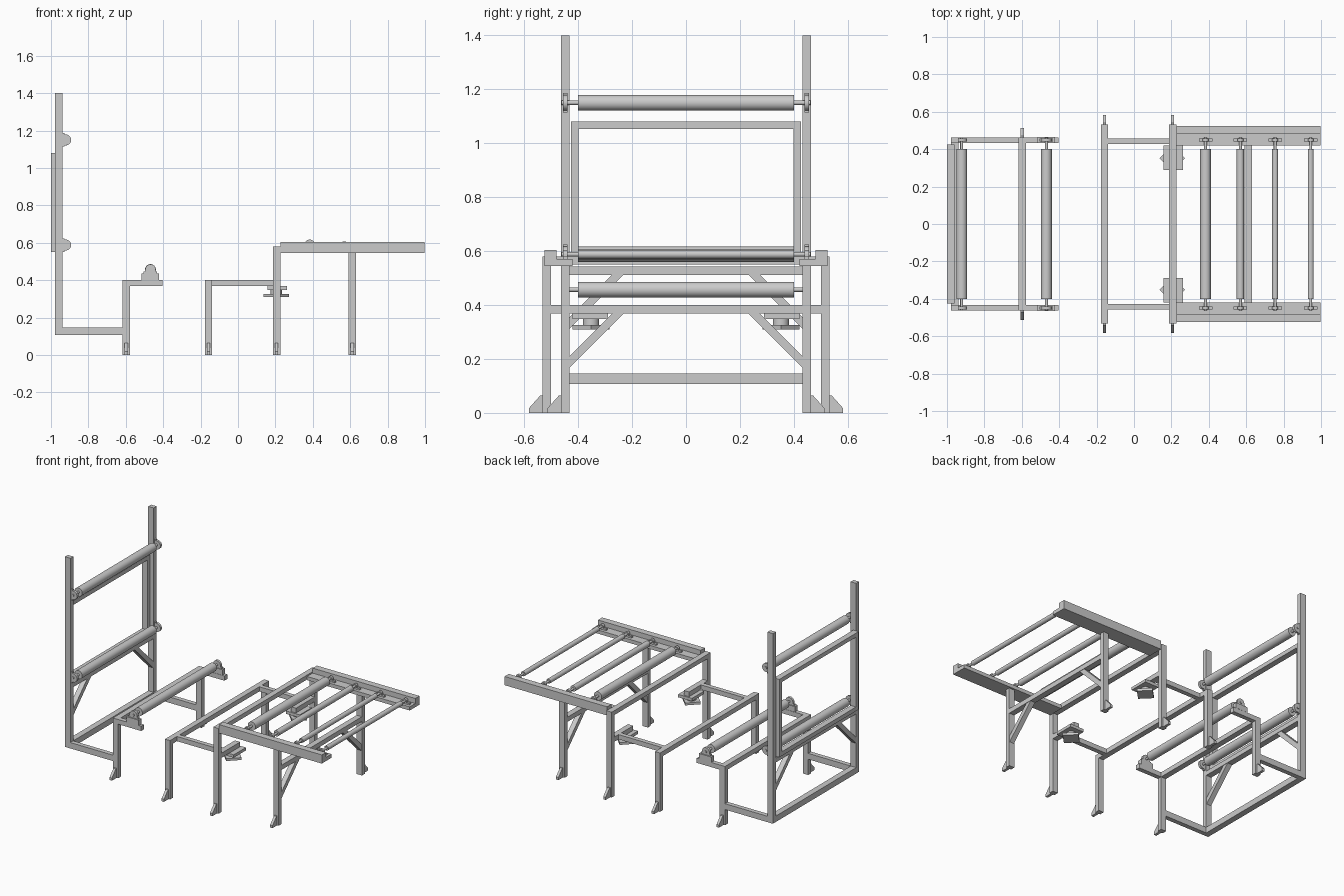
import bpy, bmesh, math
from mathutils import Vector

if "Cube" in bpy.data.objects:
    bpy.data.objects.remove(bpy.data.objects["Cube"])


def finish(name, bm, smooth=False):
    bmesh.ops.recalc_face_normals(bm, faces=bm.faces)
    me = bpy.data.meshes.new(name)
    bm.to_mesh(me)
    bm.free()
    ob = bpy.data.objects.new(name, me)
    bpy.context.collection.objects.link(ob)
    if smooth:
        bpy.context.view_layer.objects.active = ob
        ob.select_set(True)
        bpy.ops.object.shade_smooth_by_angle(angle=math.radians(35))
        ob.select_set(False)
    return ob


def prism(name, pts, sweep, smooth=False):
    """Extrude a closed 3D outline along a vector."""
    bm = bmesh.new()
    face = bm.faces.new([bm.verts.new(p) for p in pts])
    res = bmesh.ops.extrude_face_region(bm, geom=[face])
    verts = [g for g in res["geom"] if isinstance(g, bmesh.types.BMVert)]
    bmesh.ops.translate(bm, verts=verts, vec=Vector(sweep))
    return finish(name, bm, smooth)


def box(name, x0, x1, y0, y1, z0, z1):
    return prism(name, [(x0, y0, z0), (x1, y0, z0), (x1, y1, z0), (x0, y1, z0)], (0, 0, z1 - z0))


def pair(name, x0, x1, y0, y1, z0, z1):
    """Same box on both sides of the centre plane."""
    box(name + "_left", x0, x1, y0, y1, z0, z1)
    box(name + "_right", x0, x1, -y1, -y0, z0, z1)


def cyl_y(name, x, z, r, half, n=32):
    pts = [(x + r * math.cos(2 * math.pi * i / n), -half, z + r * math.sin(2 * math.pi * i / n)) for i in range(n)]
    return prism(name, pts, (0, 2 * half, 0), True)


def roller(name, x, z, r, h, dome, upright=False):
    """Drum, shaft and a pair of pillow-block bearings; h = shaft height above its mount."""
    cyl_y(name + "_drum", x, z, r, 0.4)
    cyl_y(name + "_shaft", x, z, 0.008, 0.462, 20)
    prof = [(0.036, -h), (0.036, -h + 0.01), (dome, -h + 0.01)]
    prof += [(dome * math.cos(math.pi * i / 14), dome * math.sin(math.pi * i / 14)) for i in range(15)]
    prof += [(-dome, -h + 0.01), (-0.036, -h + 0.01), (-0.036, -h)]
    for s in (1, -1):
        if upright:
            pts = [(x + w, s * 0.44, z + u) for u, w in prof]
        else:
            pts = [(x + u, s * 0.44, z + w) for u, w in prof]
        prism(name + "_bearing", pts, (0, s * 0.016, 0), True)


def foot(name, x, y):
    for s in (1, -1):
        prof = [(y, 0), (y + 0.05, 0), (y + 0.05, 0.018), (y + 0.008, 0.065), (y, 0.065)]
        prism(name, [(x - 0.009, s * a, b) for a, b in prof], (0.018, 0, 0))


def braces(name, x0, x1, top, reach=0.2, y=0.432):
    w = 0.043
    for s in (1, -1):
        prof = [(y, top - reach), (y - reach, top), (y - reach + w, top), (y, top - reach + w)]
        prism(name, [(x0, s * a, b) for a, b in prof], (x1 - x0, 0, 0))


# Tall mast: posts, base loop, cross beams and braces
pair("mast_post", -0.978, -0.937, 0.432, 0.463, 0.107, 1.4)
pair("base_beam", -0.937, -0.615, 0.432, 0.463, 0.107, 0.147)
box("base_cross_beam", -0.978, -0.937, -0.432, 0.432, 0.107, 0.147)
box("mast_cross_beam", -0.978, -0.937, -0.432, 0.432, 0.512, 0.542)
braces("mast_brace", -0.975, -0.94, 0.512)

# Rectangular frame behind the mast
pair("back_frame_side", -1.0, -0.96, 0.398, 0.426, 0.55, 1.08)
box("back_frame_top", -1.0, -0.96, -0.398, 0.398, 1.052, 1.08)
box("back_frame_bottom", -1.0, -0.96, -0.398, 0.398, 0.55, 0.578)
for z in (1.15, 0.588):
    roller("mast_roller", -0.921, z, 0.029, 0.016, 0.029, True)

# Low stand joined to the mast
pair("low_leg", -0.617, -0.578, 0.432, 0.463, 0, 0.4)
foot("low_foot", -0.598, 0.463)
box("low_cross_beam", -0.617, -0.578, -0.432, 0.432, 0.368, 0.4)
pair("low_arm", -0.578, -0.405, 0.432, 0.463, 0.368, 0.4)
pair("low_riser", -0.515, -0.422, 0.434, 0.464, 0.4, 0.437)
roller("low_roller", -0.468, 0.457, 0.029, 0.02, 0.028)

# Middle table: short front frame, side rails, taller second frame
pair("middle_leg", -0.177, -0.139, 0.5, 0.532, 0, 0.4)
foot("middle_foot", -0.158, 0.532)
box("middle_cross_beam", -0.177, -0.139, -0.5, 0.5, 0.368, 0.4)
pair("middle_side_rail", -0.139, 0.187, 0.427, 0.458, 0.368, 0.4)
pair("table_front_leg", 0.187, 0.226, 0.5, 0.532, 0, 0.58)
foot("table_front_foot", 0.206, 0.532)
box("table_front_beam", 0.187, 0.226, -0.5, 0.5, 0.55, 0.58)
pair("bracket_stub", 0.187, 0.226, 0.3, 0.5, 0.368, 0.4)

# Hanging brackets: square plate, hub, turned plate
pair("bracket_plate", 0.158, 0.262, 0.29, 0.42, 0.348, 0.368)
for s in (1, -1):
    c = Vector((0.205, s * 0.352, 0.31))
    for nm, n, r, z0, h in (("bracket_hub", 24, 0.03, 0.01, 0.03), ("bracket_turned_plate", 4, 0.068, 0, 0.016)):
        pts = [c + Vector((r * math.cos(2 * math.pi * i / n), r * math.sin(2 * math.pi * i / n), z0)) for i in range(n)]
        prism(nm, pts, (0, 0, h), n > 4)

# Roller table: stepped rails and the braced rear legs
for s in (1, -1):
    prof = [(0.42, 0.545), (0.525, 0.545), (0.525, 0.604), (0.48, 0.604), (0.48, 0.57), (0.42, 0.57)]
    prism("table_rail", [(0.226, s * a, b) for a, b in prof], (0.772, 0, 0))
pair("table_rear_leg", 0.59, 0.63, 0.432, 0.463, 0, 0.545)
foot("table_rear_foot", 0.61, 0.463)
box("table_rear_beam", 0.59, 0.63, -0.432, 0.432, 0.368, 0.4)
braces("table_rear_brace", 0.593, 0.627, 0.368)
for x, r in ((0.383, 0.029), (0.569, 0.02), (0.755, 0.016), (0.945, 0.016)):
    roller("table_roller", x, 0.588, r, 0.018, 0.016)
